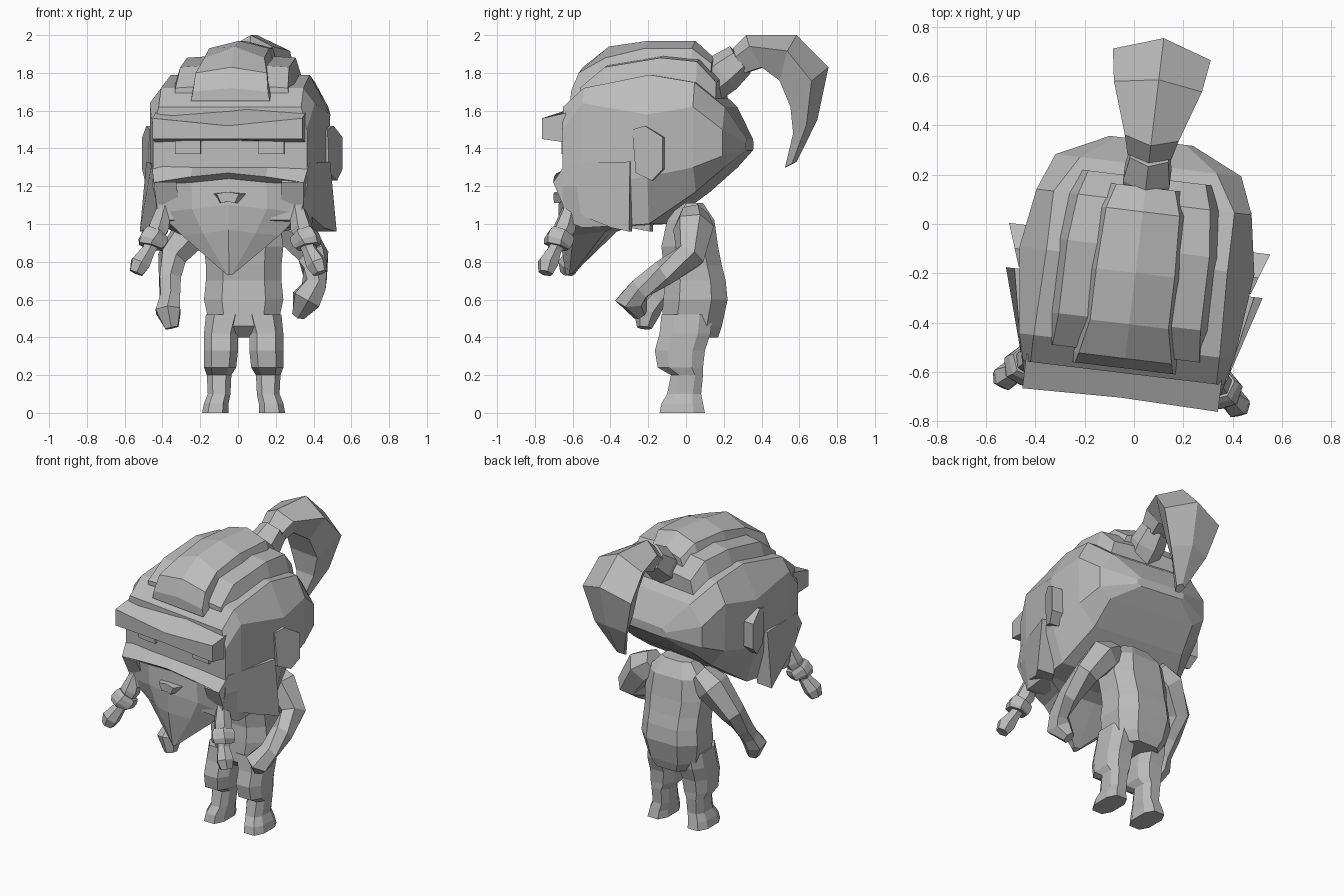
import bpy, bmesh, math
from mathutils import Vector, Matrix

cube = bpy.data.objects.get("Cube")
if cube:
    bpy.data.objects.remove(cube)

grey = bpy.data.materials.new("plain_grey")
grey.use_nodes = True
grey.diffuse_color = (0.5, 0.5, 0.5, 1)
grey.node_tree.nodes["Principled BSDF"].inputs["Base Color"].default_value = grey.diffuse_color

# The head is turned a little to its right
HEAD = Matrix.Translation((0.03, 0, 0)) @ Matrix.Rotation(-0.12, 4, "Z")
BODY = Matrix.Translation((0.03, 0, 0))
WORLD = Matrix.Identity(4)


def loft(name, rings, frame):
    """Skin a row of equal-length point rings and cap both ends."""
    bm = bmesh.new()
    rows = [[bm.verts.new(frame @ Vector(p)) for p in ring] for ring in rings]
    n = len(rows[0])
    for a, b in zip(rows, rows[1:]):
        for i in range(n):
            j = (i + 1) % n
            bm.faces.new((a[i], a[j], b[j], b[i]))
    bm.faces.new(rows[0])
    bm.faces.new(rows[-1])
    bmesh.ops.recalc_face_normals(bm, faces=bm.faces)
    mesh = bpy.data.meshes.new(name)
    bm.to_mesh(mesh)
    bm.free()
    mesh.materials.append(grey)
    obj = bpy.data.objects.new(name, mesh)
    bpy.context.collection.objects.link(obj)
    return obj


def whole(half):
    """Complete a half ring (x >= 0) with its mirror image."""
    return half + [(-x, y, z) for x, y, z in reversed(half) if x > 0]


def pair(name, rings, frame):
    """Build a part for the left side and mirror it to the right."""
    for side, s in (("left", 1), ("right", -1)):
        loft(side + "_" + name, [[(s * x, y, z) for x, y, z in r] for r in rings], frame)


def tube_rings(path, sides=6):
    """Rings around a path of (x, y, z, radius)."""
    pts = [Vector(p[:3]) for p in path]
    rings = []
    for i, p in enumerate(pts):
        tangent = (pts[min(i + 1, len(pts) - 1)] - pts[max(i - 1, 0)]).normalized()
        u = tangent.cross(Vector((0, 1, 0.3))).normalized()
        v = tangent.cross(u)
        turn = [math.tau * (k + 0.5) / sides for k in range(sides)]
        rings.append([p + path[i][3] * (u * math.cos(a) + v * math.sin(a)) for a in turn])
    return rings


def octagon(z, cx, w, front, back):
    """Chamfered level ring."""
    cy, d = (front + back) / 2, (back - front) / 2
    corners = ((1, .5), (.55, 1), (-.55, 1), (-1, .5), (-1, -.5), (-.55, -1), (.55, -1), (1, -.5))
    return [(cx + w * a, cy + d * b, z) for a, b in corners]


# Skull: y, then top, upper, lower and bottom (half width, height)
skull = [
    (-.61, (.38, 1.62), (.41, 1.5), (.41, 1.2), (.37, 1.02)),
    (-.5, (.38, 1.72), (.44, 1.64), (.44, 1.2), (.42, .98)),
    (-.15, (.37, 1.79), (.48, 1.58), (.47, 1.25), (.4, 1.0)),
    (.09, (.37, 1.75), (.44, 1.62), (.43, 1.3), (.32, 1.17)),
    (.24, (.28, 1.62), (.38, 1.5), (.38, 1.36), (.3, 1.3)),
    (.34, (.14, 1.45), (.17, 1.43), (.17, 1.4), (.14, 1.39)),
]
loft("head", [whole([(w, y, z) for w, z in row]) for y, *row in skull], HEAD)

# Layered hair: y, base width, base height, edge width, edge height, ridge height
under = [
    (-.53, .31, 1.62, .3, 1.72, 1.74),
    (-.4, .33, 1.7, .29, 1.83, 1.85),
    (-.1, .34, 1.72, .29, 1.88, 1.9),
    (.09, .32, 1.7, .27, 1.86, 1.88),
    (.19, .28, 1.6, .24, 1.75, 1.77),
]
crown = [
    (-.59, .21, 1.65, .2, 1.7, 1.72),
    (-.55, .21, 1.68, .19, 1.8, 1.83),
    (-.41, .2, 1.72, .16, 1.88, 1.94),
    (-.2, .2, 1.8, .16, 1.93, 1.97),
    (.05, .19, 1.8, .15, 1.93, 1.97),
    (.15, .17, 1.74, .12, 1.85, 1.88),
]
for name, rows in (("hair_side_layer", under), ("hair_crown", crown)):
    loft(name, [whole([(0, y, b), (w, y, b), (e, y, h), (0, y, r)])
                for y, w, b, e, h, r in rows], HEAD)

# Hair tie and curling ponytail
loft("hair_tie", tube_rings([(0, .13, 1.74, .1), (0, .2, 1.8, .11), (0, .29, 1.87, .09)]), HEAD)
tail = [
    ((.25, 1.93), (.32, 1.8), .09),
    ((.32, 2.0), (.41, 1.83), .11),
    ((.59, 2.0), (.51, 1.76), .18),
    ((.76, 1.83), (.57, 1.62), .2),
    ((.7, 1.55), (.58, 1.48), .13),
    ((.59, 1.33), (.53, 1.3), .03),
]
rings = []
for outer, inner, w in tail:
    my, mz = [o * .65 + i * .35 for o, i in zip(outer, inner)]
    rings.append(whole([(0, *outer), (w, my, mz), (w * .55, *inner)]))
loft("ponytail", rings, HEAD)

# Heavy bent brow
brow_end = ((-.72, 1.56), (-.72, 1.45), (-.58, 1.43), (-.58, 1.59))
brow_mid = ((-.71, 1.52), (-.71, 1.45), (-.58, 1.44), (-.58, 1.62))
loft("brow", [[(x, y, z) for y, z in shape]
              for x, shape in ((-.4, brow_end), (0, brow_mid), (.4, brow_end))], HEAD)

# Eyes
eye = ((.155, 1.37), (.29, 1.37), (.29, 1.45), (.155, 1.45))
pair("eye", [[(x, y, z) for x, z in eye] for y in (-.63, -.6)], HEAD)

# Ears flare outward to the rear
ear = ((-.23, 1.5), (-.16, 1.52), (-.06, 1.46), (-.06, 1.29), (-.12, 1.23), (-.21, 1.27))
pair("ear", [[(.42, y, z) for y, z in ear],
             [(.555 + .35 * y, y, z) for y, z in ear]], HEAD)

# Cheek guards beside the beard
guard = [(.4, -.66, 1.22), (.42, -.59, 1.32), (.49, -.24, 1.33),
         (.525, -.24, .96), (.47, -.34, .98), (.39, -.6, 1.08)]
pair("cheek_guard", [guard, [(x - .12, y, z) for x, y, z in guard]], HEAD)

# Moustache ridge and pointed beard, from the top down
beard = [
    [(0, -.61, 1.3), (.2, -.61, 1.3), (.41, -.59, 1.32), (.42, -.3, 1.32), (0, -.3, 1.32)],
    [(0, -.69, 1.27), (.2, -.68, 1.25), (.4, -.66, 1.22), (.43, -.3, 1.2), (0, -.3, 1.2)],
    [(0, -.65, 1.24), (.2, -.64, 1.22), (.39, -.62, 1.21), (.43, -.3, 1.15), (0, -.3, 1.15)],
    [(0, -.68, 1.1), (.2, -.63, 1.08), (.38, -.6, 1.06), (.42, -.3, 1.0), (0, -.3, 1.0)],
    [(0, -.68, .97), (.14, -.63, .95), (.26, -.57, .94), (.26, -.4, .96), (0, -.4, .96)],
    [(0, -.64, .73), (.01, -.63, .73), (.02, -.62, .735), (.02, -.6, .74), (0, -.59, .74)],
]
loft("beard", [whole(half) for half in beard], HEAD)
loft("lip", [whole([(0, y, 1.17), (w, y, 1.16), (w * .6, y, 1.11), (0, y, 1.12)])
             for y, w in ((-.64, .09), (-.7, .06))], HEAD)

# Braids with clasps
pair("braid", tube_rings([(.35, -.57, 1.1, .04), (.38, -.6, .98, .06), (.43, -.65, .86, .04),
                          (.47, -.68, .79, .058), (.49, -.69, .74, .04)]), HEAD)
pair("braid_clasp", tube_rings([(.39, -.61, .95, .07), (.4, -.62, .93, .08),
                                (.415, -.635, .9, .08), (.42, -.64, .88, .07)]), HEAD)

# Torso: height, half width, front, back
torso = [(.4, .13, -.07, .17), (.46, .18, -.13, .19), (.6, .21, -.12, .22), (.7, .2, -.11, .21),
         (.78, .2, -.12, .19), (.88, .21, -.13, .17), (1.02, .19, -.1, .15), (1.11, .11, -.03, .09)]
loft("torso", [octagon(z, 0, w, f, b) for z, w, f, b in torso], BODY)

# Legs: height, centre, half width, front, back
leg = [(.52, .1, .1, -.13, .14), (.42, .12, .09, -.14, .13), (.33, .12, .09, -.165, .1),
       (.24, .125, .085, -.15, .09), (.2, .13, .065, -.08, .09),
       (.1, .13, .06, -.1, .08), (.05, .145, .065, -.13, .09), (0, .15, .07, -.14, .1)]
pair("leg", [octagon(*row) for row in leg], BODY)

# Arms hang in different poses
arms = {
    "left": [(.2, .04, 1.04, .08), (.29, .04, .98, .11), (.4, .02, .83, .085),
             (.41, -.12, .74, .07), (.4, -.24, .66, .065), (.36, -.29, .6, .085),
             (.32, -.24, .52, .04)],
    "right": [(-.14, .04, 1.04, .08), (-.23, .04, .98, .11), (-.35, 0, .82, .08),
              (-.36, -.09, .7, .065), (-.36, -.16, .61, .06), (-.37, -.21, .54, .075),
              (-.35, -.22, .45, .04)],
}
for side, path in arms.items():
    loft(side + "_arm", tube_rings(path), WORLD)
